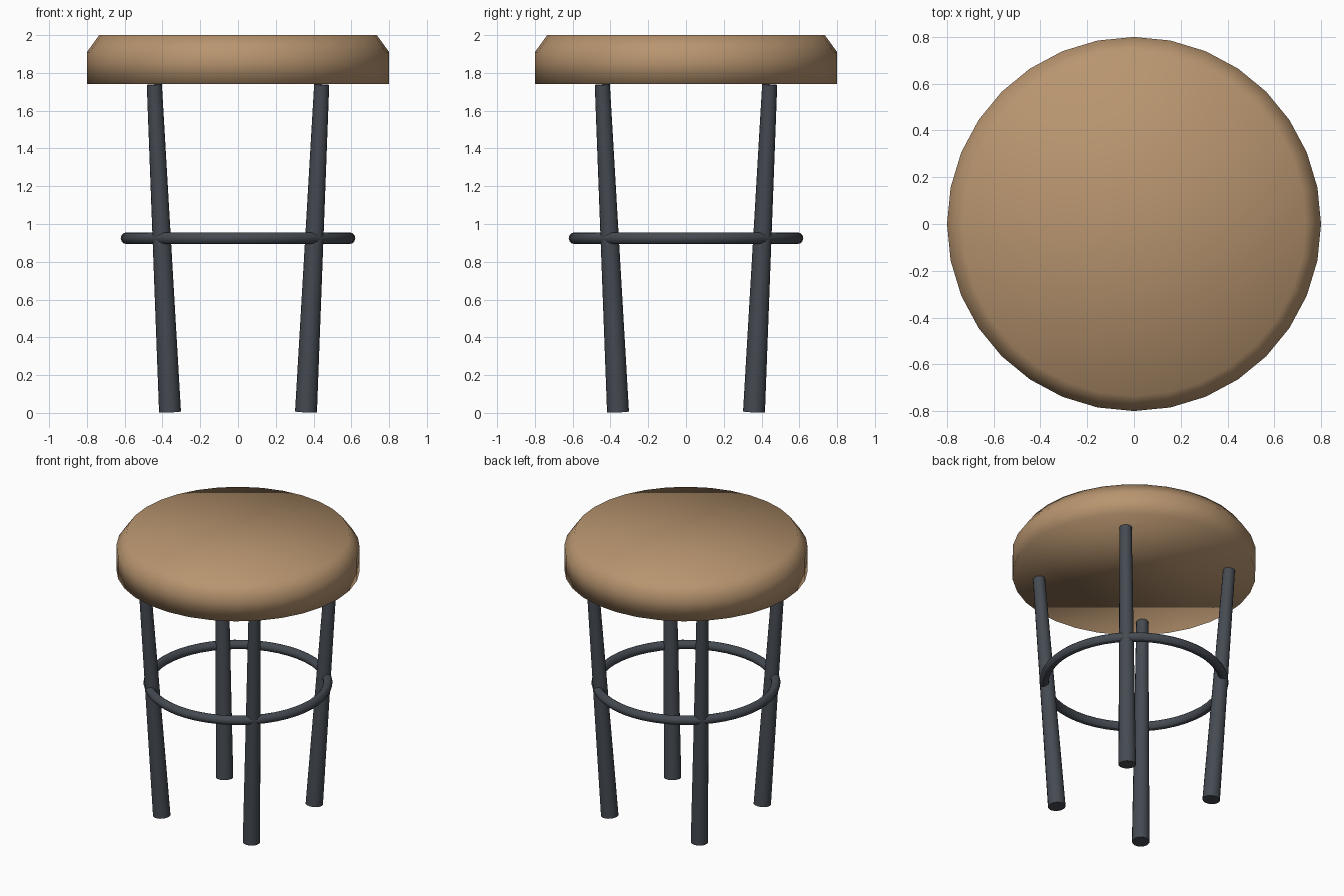
import bpy
from math import cos, sin, tau
from mathutils import Vector

if "Cube" in bpy.data.objects:
    bpy.data.objects.remove(bpy.data.objects["Cube"])


def material(name, rgb):
    mat = bpy.data.materials.new(name)
    mat.diffuse_color = (*rgb, 1)
    mat.use_nodes = True
    mat.node_tree.nodes["Principled BSDF"].inputs["Base Color"].default_value = mat.diffuse_color
    return mat


WOOD = material("tan_seat", (0.48, 0.30, 0.16))
METAL = material("dark_metal", (0.06, 0.07, 0.085))


def finish(name, mat):
    obj = bpy.context.object
    obj.name = name
    obj.data.materials.append(mat)
    return obj


# Round seat: revolved profile with a chamfered top rim, fanned to the centre
def add_seat(sides=32):
    rings = [(0.80, 1.74), (0.80, 1.91), (0.735, 2.0)]
    verts = [(r * cos(tau * i / sides), r * sin(tau * i / sides), z)
             for r, z in rings for i in range(sides)]
    top = len(verts)
    verts.append((0, 0, 2.0))
    faces = [tuple(reversed(range(sides)))]
    for i in range(sides):
        j = (i + 1) % sides
        for k in range(len(rings) - 1):
            a, b = k * sides, (k + 1) * sides
            faces.append((a + i, a + j, b + j, b + i))
        last = (len(rings) - 1) * sides
        faces.append((last + i, last + j, top))
    mesh = bpy.data.meshes.new("seat")
    mesh.from_pydata(verts, [], faces)
    mesh.shade_smooth()
    mesh.materials.append(WOOD)
    bpy.context.collection.objects.link(bpy.data.objects.new("seat", mesh))


# Tapered leg leaning outward towards the seat
def add_leg(name, sx, sy):
    low = Vector((0.36 * sx, 0.36 * sy, 0.005))
    high = Vector((0.443 * sx, 0.443 * sy, 1.738))
    axis = high - low
    bpy.ops.mesh.primitive_cone_add(
        vertices=16, radius1=0.058, radius2=0.04, depth=axis.length,
        location=(low + high) / 2,
        rotation=axis.to_track_quat('Z', 'Y').to_euler())
    finish(name, METAL)
    bpy.ops.object.shade_smooth_by_angle()


add_seat()
for sy, end in ((-1, "front"), (1, "back")):
    for sx, side in ((-1, "left"), (1, "right")):
        add_leg(f"{end}_{side}_leg", sx, sy)

# Foot ring joining the four legs
bpy.ops.mesh.primitive_torus_add(
    major_segments=48, minor_segments=12, major_radius=0.59,
    minor_radius=0.031, location=(0, 0, 0.925))
finish("foot_ring", METAL)
bpy.ops.object.shade_smooth_by_angle()
